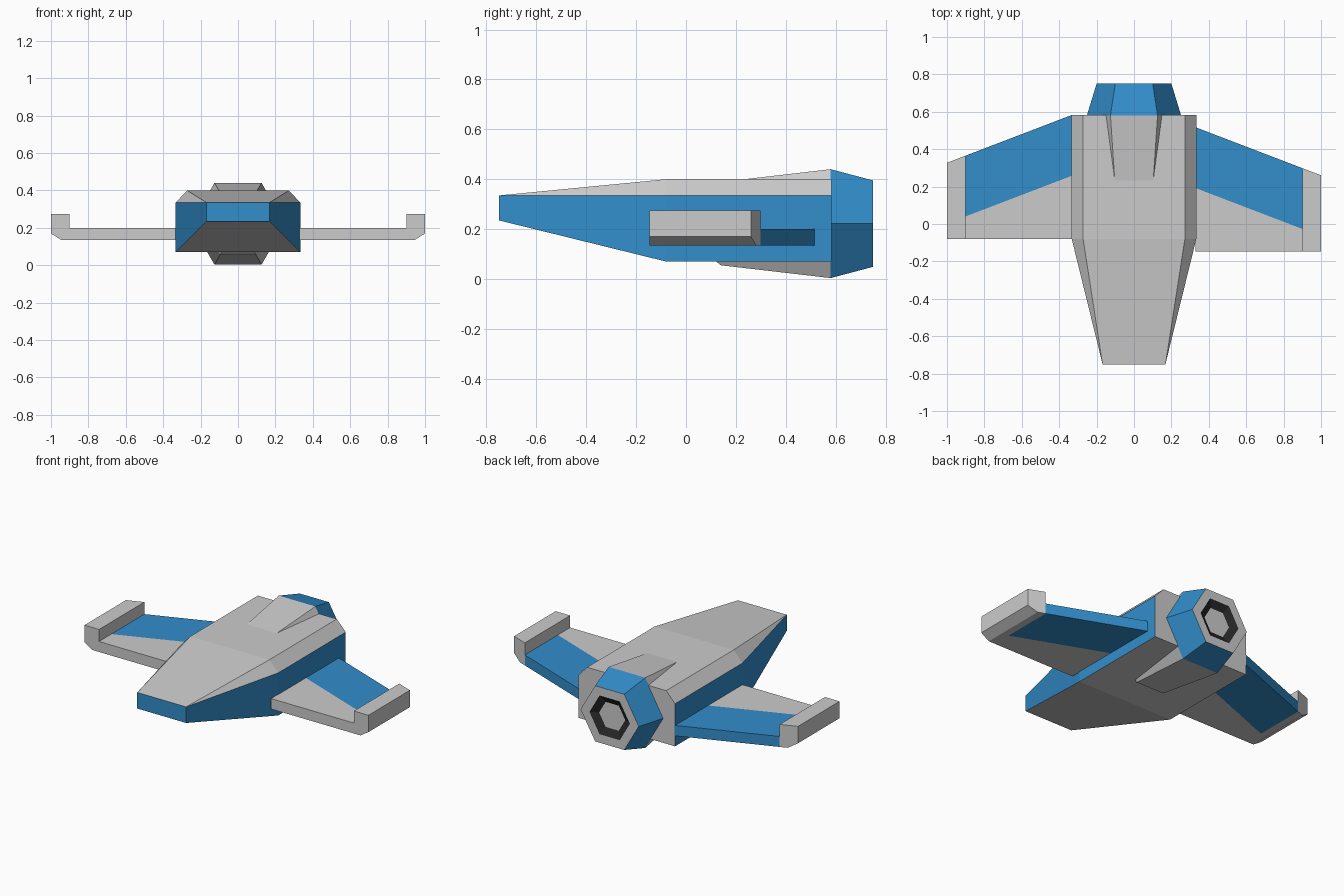
import bpy, bmesh, math
from mathutils import Vector

cube = bpy.data.objects.get("Cube")
if cube:
    bpy.data.objects.remove(cube, do_unlink=True)


def material(name, rgb):
    m = bpy.data.materials.new(name)
    m.use_nodes = True
    m.diffuse_color = (*rgb, 1)
    m.node_tree.nodes["Principled BSDF"].inputs["Base Color"].default_value = (*rgb, 1)
    return m


GREY, BLUE, DARK = range(3)
MATERIALS = [material("light grey", (0.6, 0.6, 0.6)),
             material("hull blue", (0.032, 0.27, 0.6)),
             material("dark engine", (0.02, 0.02, 0.02))]


def loft(rings):
    """Skin a list of equal-length point rings and cap both ends."""
    bm = bmesh.new()
    rows = [[bm.verts.new(p) for p in ring] for ring in rings]
    n = len(rows[0])
    bm.faces.new(rows[0])
    bm.faces.new(rows[-1][::-1])
    for a, b in zip(rows, rows[1:]):
        for i in range(n):
            j = (i + 1) % n
            bm.faces.new((a[j], a[i], b[i], b[j]))
    bmesh.ops.remove_doubles(bm, verts=bm.verts, dist=0.0005)
    return bm


def finish(name, bm, rule):
    """Turn a bmesh into an object, colouring each face by a rule."""
    bmesh.ops.recalc_face_normals(bm, faces=bm.faces)
    for f in bm.faces:
        f.material_index = rule(f.calc_center_median(), f.normal)
    mesh = bpy.data.meshes.new(name)
    for m in MATERIALS:
        mesh.materials.append(m)
    bm.to_mesh(mesh)
    bm.free()
    obj = bpy.data.objects.new(name, mesh)
    bpy.context.collection.objects.link(obj)


# Fuselage: blue nose and flanks, grey deck, belly and stern
def hull_ring(y, w, bottom, shoulder, deck_w, deck):
    half = [(w, bottom), (w, shoulder), (deck_w, deck)]
    return [(x, y, z) for x, z in half] + [(-x, y, z) for x, z in half[::-1]]


def hull_colour(c, n):
    return BLUE if abs(n.z) < 0.2 and n.y < 0.5 else GREY


hull = loft([hull_ring(-0.75, 0.168, 0.235, 0.335, 0.168, 0.335),
             hull_ring(-0.08, 0.333, 0.07, 0.335, 0.272, 0.4),
             hull_ring(0.583, 0.333, 0.07, 0.335, 0.272, 0.4)])
finish("fuselage", hull, hull_colour)


# Engine: six-sided fairing and nozzle
def hex_ring(y, r):
    return [(r * math.cos(k * math.pi / 3), y, 0.222 + r * math.sin(k * math.pi / 3))
            for k in range(6)]


finish("engine_fairing",
       loft([hex_ring(0.12, 0.175), hex_ring(0.14, 0.193), hex_ring(0.58, 0.252)]),
       lambda c, n: GREY)


def nozzle_colour(c, n):
    if n.y > 0.95:
        return GREY
    r = math.hypot(c.x, c.z - 0.222)
    return BLUE if r > 0.14 else DARK


finish("engine_nozzle",
       loft([hex_ring(0.58, 0.252), hex_ring(0.75, 0.2),
             hex_ring(0.75, 0.139), hex_ring(0.725, 0.09)]),
       nozzle_colour)


# Wings: swept trailing edge with a blue rear panel, upturned grey tips
SWEEP = 0.383
WING = [(0.33, 0.135), (0.9, 0.135), (0.9, 0.2), (0.33, 0.2)]
TIP = [(0.9, 0.135), (0.945, 0.135), (1, 0.17), (1, 0.275), (0.9, 0.275)]

for side, s, shift in (("left", 1, 0), ("right", -1, 0.067)):
    def line(x, root):
        return root + shift - SWEEP * (abs(x) - 0.335)

    def swept(profile):
        return loft([[(s * x, shift - 0.147, z) for x, z in profile],
                     [(s * x, line(x, 0.515), z) for x, z in profile]])

    wing = swept(WING)
    bmesh.ops.bisect_plane(wing, geom=wing.verts[:] + wing.edges[:] + wing.faces[:],
                           plane_co=Vector((s * 0.335, line(0.335, 0.19), 0)),
                           plane_no=Vector((s * SWEEP, 1, 0)))
    finish(side + "_wing", wing,
           lambda c, n: BLUE if c.y > line(c.x, 0.19) + 0.001 else GREY)
    finish(side + "_wing_tip", swept(TIP), lambda c, n: GREY)
